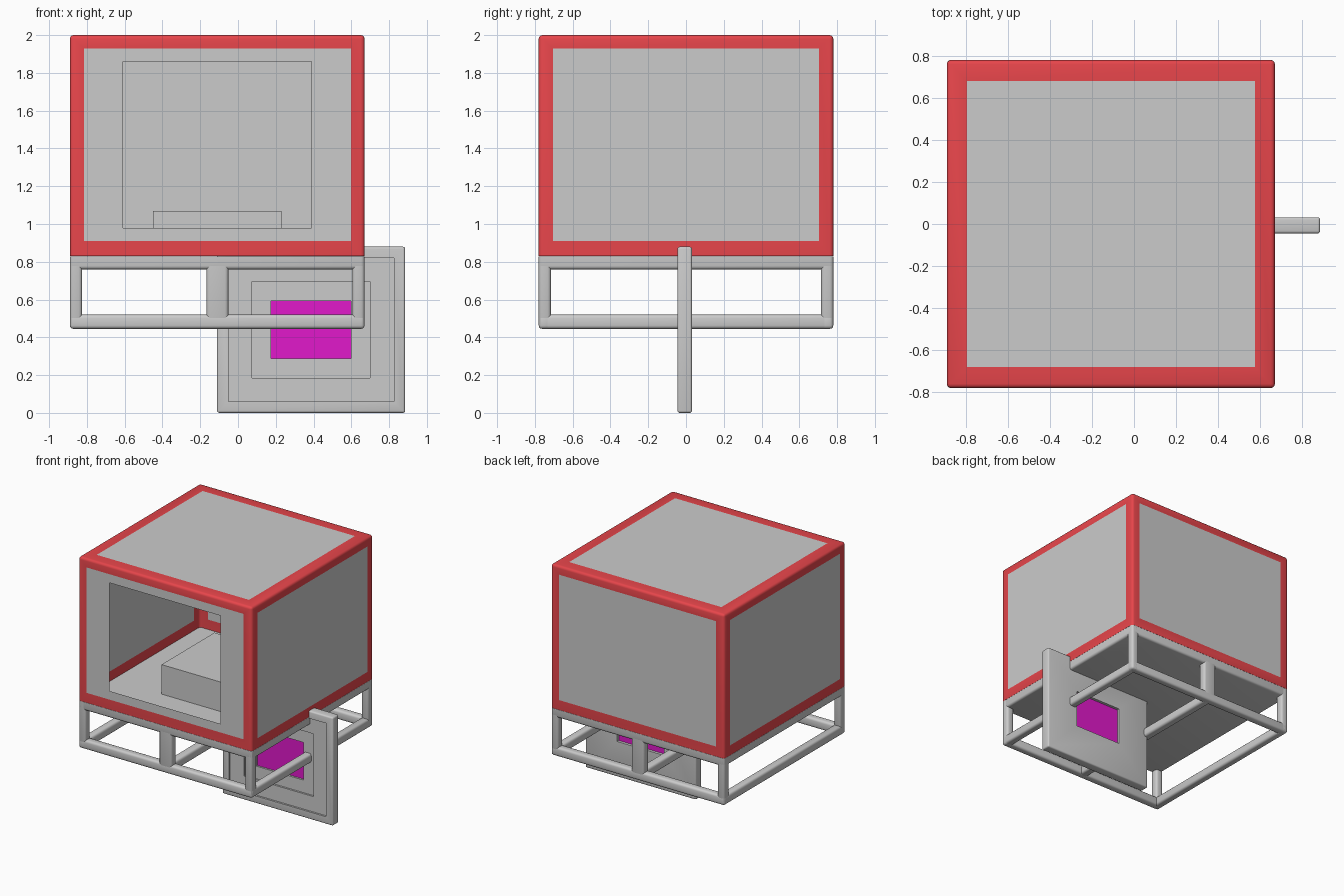
import bpy, bmesh
from mathutils import Vector

if "Cube" in bpy.data.objects:
    bpy.data.objects.remove(bpy.data.objects["Cube"])


def material(name, color):
    m = bpy.data.materials.new(name)
    m.diffuse_color = color
    m.use_nodes = True
    m.node_tree.nodes["Principled BSDF"].inputs["Base Color"].default_value = m.diffuse_color
    return m


RED = material("red", (0.8, 0.06, 0.07, 1))
MAGENTA = material("magenta", (0.75, 0.01, 0.6, 1))


def finish(bm, name, mat=None, smooth=True):
    me = bpy.data.meshes.new(name)
    bm.to_mesh(me)
    bm.free()
    ob = bpy.data.objects.new(name, me)
    bpy.context.collection.objects.link(ob)
    if mat:
        me.materials.append(mat)
    if smooth:
        bpy.ops.object.select_all(action='DESELECT')
        ob.select_set(True)
        bpy.context.view_layer.objects.active = ob
        bpy.ops.object.shade_smooth_by_angle(angle=0.6)
    return ob


def box_bm(lo, hi, r=0.0, sharp_z=None):
    """Box with rounded edges, except those lying in the plane z = sharp_z."""
    bm = bmesh.new()
    bmesh.ops.create_cube(bm, size=1)
    lo, hi = Vector(lo), Vector(hi)
    for v in bm.verts:
        v.co = Vector([(lo[i] + hi[i]) / 2 + v.co[i] * (hi[i] - lo[i]) for i in range(3)])
    if r:
        edges = [e for e in bm.edges if sharp_z is None
                 or any(abs(v.co.z - sharp_z) > 0.001 for v in e.verts)]
        bmesh.ops.bevel(bm, geom=edges, offset=r, segments=3, profile=0.5, affect='EDGES')
    bm.normal_update()
    return bm


def box(name, lo, hi, r=0.0, mat=None, sharp_z=None):
    return finish(box_bm(lo, hi, r, sharp_z), name, mat, r > 0)


def big_face(bm, n):
    return max((f for f in bm.faces if f.normal.dot(Vector(n)) > 0.99), key=lambda f: f.calc_area())


def inset_to(bm, f, lo, hi):
    """Inset a face and snap its inner rectangle to the given bounds."""
    axis = max(range(3), key=lambda i: abs(f.normal[i]))
    mid = f.calc_center_median()
    bmesh.ops.inset_individual(bm, faces=[f], thickness=0.01, use_even_offset=True)
    for v in f.verts:
        for i in range(3):
            if i != axis:
                v.co[i] = lo[i] if v.co[i] < mid[i] else hi[i]


X0, X1, Y, ZB, ZC = -0.89, 0.67, 0.78, 0.445, 0.83


# Cabinet shell: red edging and flush grey panels, open at the front
def cabinet(keep_panels):
    bm = box_bm((X0, -Y, ZC), (X1, Y, 2.0), 0.02, sharp_z=ZC)
    panels = [big_face(bm, (0, 0, -1))]
    for n in ((1, 0, 0), (-1, 0, 0), (0, 1, 0), (0, -1, 0)):
        f = big_face(bm, n)
        inset_to(bm, f, (-0.815, -0.705, 0.91), (0.597, 0.705, 1.93))
        panels.append(f)
    top = big_face(bm, (0, 0, 1))
    inset_to(bm, top, (-0.795, -0.68, 0), (0.575, 0.68, 0))
    panels.append(top)
    front = panels[4]
    before = set(bm.faces)
    inset_to(bm, front, (-0.61, 0, 0.98), (0.39, 0, 1.86))
    panels.remove(front)
    panels += [f for f in bm.faces if f not in before]
    drop = [f for f in bm.faces if (f in panels) != keep_panels or f == front]
    bmesh.ops.delete(bm, geom=drop, context='FACES')
    return bm


finish(cabinet(False), "cabinet_edging", RED)
finish(cabinet(True), "cabinet_panels", smooth=False)
box("inner_block", (-0.45, -0.34, ZC), (0.23, 0.34, 1.07))

# Base: floor plate, lower ring of bars, corner and middle posts, cross bar
T, R = 0.065, 0.018
box("floor_plate", (X0, -Y, 0.76), (X1, Y, ZC - 0.001), R, sharp_z=ZC - 0.001)
for side, y in (("front", -Y), ("back", Y - T)):
    box(f"lower_{side}_bar", (X0, y, ZB), (X1, y + T, 0.52), R)
for side, x in (("left", X0), ("right", X1 - T)):
    box(f"lower_{side}_bar", (x, -Y, ZB), (x + T, Y, 0.52), R)
for side, y in (("front", -Y), ("back", Y - T)):
    for label, x, w in (("left", X0, T), ("middle", -0.167, 0.116), ("right", X1 - T, T)):
        box(f"{side}_{label}_post", (x, y, ZB + 0.004), (x + w, y + T, ZC - 0.002), R,
            sharp_z=ZC - 0.002)
box("lower_cross_bar", (-0.145, -Y + 0.02, ZB), (-0.075, Y - 0.02, 0.52), R)

# Upright plate with stepped recesses in front and a window hole at the back
r = 0.012
bm = box_bm((-0.111, -0.045, 0), (0.885, 0.032, 0.88), r)


def recess(f, inset, depth):
    n = f.normal.copy()
    bmesh.ops.inset_individual(bm, faces=[f], thickness=inset, use_even_offset=True)
    f = bmesh.ops.extrude_discrete_faces(bm, faces=[f])['faces'][0]
    bmesh.ops.translate(bm, verts=f.verts[:], vec=-n * depth)
    f.normal_update()
    return f


f = big_face(bm, (0, -1, 0))
for inset, depth in ((0.06 - r, 0.015), (0.125, 0.015), (0.102, 0.015)):
    f = recess(f, inset, depth)
bmesh.ops.delete(bm, geom=[f], context='FACES')
b = recess(big_face(bm, (0, 1, 0)), 0.287 - r, 0.022)
bmesh.ops.delete(bm, geom=[b], context='FACES')
finish(bm, "upright_plate")
box("plate_window", (0.175, 0.0, 0.286), (0.599, 0.01, 0.594), mat=MAGENTA)
